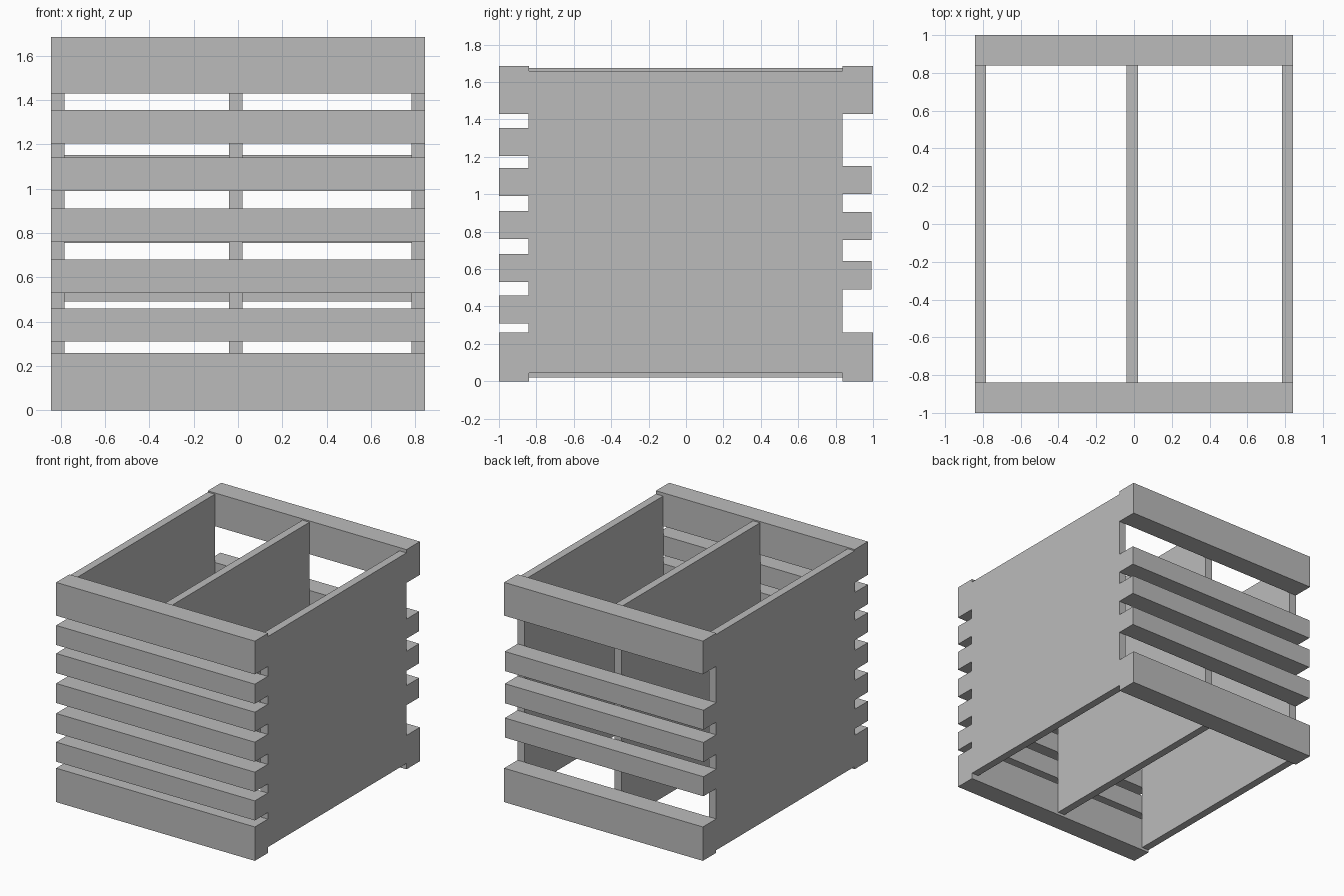
import bpy

cube = bpy.data.objects.get("Cube")
if cube:
    bpy.data.objects.remove(cube, do_unlink=True)

grey = bpy.data.materials.new("plain_grey")
grey.use_nodes = True
GREY = (0.5, 0.5, 0.5, 1)
grey.diffuse_color = GREY
grey.node_tree.nodes["Principled BSDF"].inputs["Base Color"].default_value = GREY


def box(name, xs, ys, zs):
    """Flat-sided board between the given limits."""
    spans = (xs, ys, zs)
    bpy.ops.mesh.primitive_cube_add(size=1)
    ob = bpy.context.object
    ob.name = name
    for v in ob.data.vertices:
        v.co = [(lo + hi) / 2 + c * (hi - lo) for c, (lo, hi) in zip(v.co, spans)]
    ob.data.materials.append(grey)
    return ob


WIDTH = (-0.843, 0.843)
SLAT_HEIGHT = 0.15

# Three upright panels running front to back
DEPTH = (-0.843, 0.838)
box("left_panel", (0.783, 0.843), DEPTH, (0.045, 1.66))
box("middle_panel", (-0.04, 0.02), DEPTH, (0.02, 1.675))
box("right_panel", (-0.843, -0.783), DEPTH, (0.02, 1.675))

# Wide rails at the top and bottom of each end
for end, ys in (("front", (-1, -0.84)), ("back", (0.838, 1))):
    box(end + "_bottom_rail", WIDTH, ys, (0, 0.26))
    box(end + "_top_rail", WIDTH, ys, (1.43, 1.685))

# Narrow slats, five at the front and three at the back
for i, z in enumerate((0.31, 0.53, 0.76, 0.99, 1.205)):
    box(f"front_slat_{i + 1}", WIDTH, (-1, -0.843), (z, z + SLAT_HEIGHT))
for i, z in enumerate((0.492, 0.755, 1.002)):
    box(f"back_slat_{i + 1}", WIDTH, (0.838, 0.992), (z, z + SLAT_HEIGHT))
